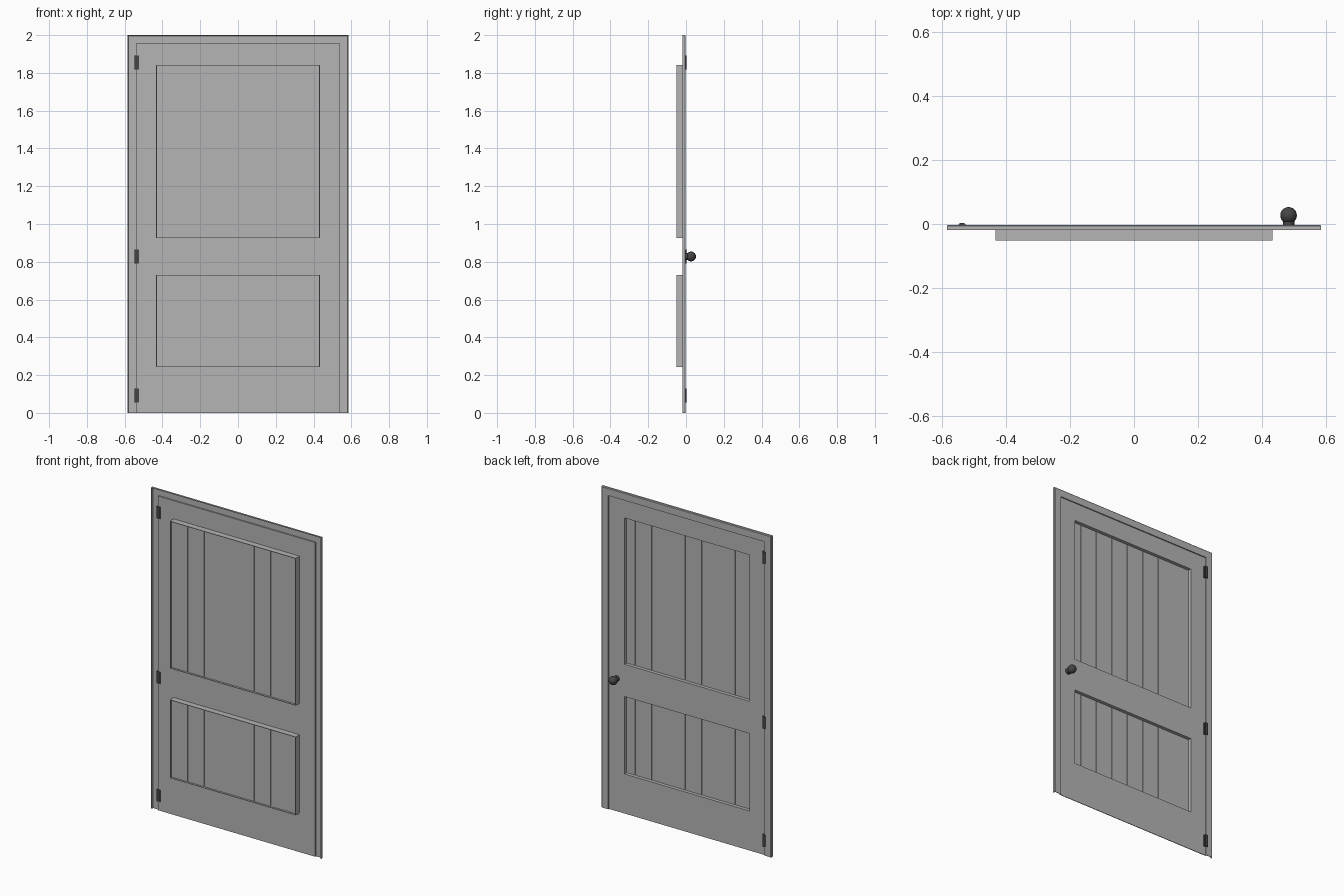
import bpy, bmesh, math

if "Cube" in bpy.data.objects:
    bpy.data.objects.remove(bpy.data.objects["Cube"])


def material(name, grey):
    mat = bpy.data.materials.new(name)
    mat.diffuse_color = (grey, grey, grey, 1)
    mat.use_nodes = True
    mat.node_tree.nodes["Principled BSDF"].inputs["Base Color"].default_value = mat.diffuse_color
    return mat


PAINT = material("grey_paint", 0.46)
METAL = material("dark_metal", 0.06)


def make_object(name, bm, mat=PAINT):
    bmesh.ops.recalc_face_normals(bm, faces=bm.faces)
    me = bpy.data.meshes.new(name)
    bm.to_mesh(me)
    bm.free()
    me.materials.append(mat)
    ob = bpy.data.objects.new(name, me)
    bpy.context.collection.objects.link(ob)
    return ob


def add_box(bm, x0, x1, y0, y1, z0, z1):
    geo = bmesh.ops.create_cube(bm, size=1)
    for v in geo["verts"]:
        v.co.x = x0 if v.co.x < 0 else x1
        v.co.y = y0 if v.co.y < 0 else y1
        v.co.z = z0 if v.co.z < 0 else z1


W, H, TRIM = 0.585, 2.0, 0.047
PX = 0.433
PANELS = {"lower": (0.243, 0.731), "upper": (0.926, 1.843)}
SHEET_FRONT, SHEET_BACK = -0.014, -0.010

# Door frame: thin moulded channel swept up, across and down with mitred corners
profile = [(0, -0.018), (0, -0.006), (0.004, -0.003), (TRIM, -0.003), (TRIM, -0.014),
           (TRIM - 0.003, -0.014), (TRIM - 0.003, -0.006), (0.005, -0.006), (0.003, -0.018)]
bm = bmesh.new()
rings = []
for sx, z_top in ((-1, False), (-1, True), (1, True), (1, False)):
    rings.append([bm.verts.new((sx * (W - d), y, H - d if z_top else 0)) for d, y in profile])
n = len(profile)
for a, b in zip(rings, rings[1:]):
    for i in range(n):
        j = (i + 1) % n
        bm.faces.new((a[i], a[j], b[j], b[i]))
bm.faces.new(rings[0])
bm.faces.new(rings[-1])
make_object("door_frame", bm)

# Door leaf: flat sheet with two panel openings
xs = [TRIM - W, -PX, PX, W - TRIM]
zs = [0, *PANELS["lower"], *PANELS["upper"], H - TRIM]
bm = bmesh.new()
grid = [[bm.verts.new((x, SHEET_BACK, z)) for x in xs] for z in zs]
for r in range(len(zs) - 1):
    for c in range(len(xs) - 1):
        if c == 1 and r in (1, 3):
            continue
        bm.faces.new((grid[r][c], grid[r][c + 1], grid[r + 1][c + 1], grid[r + 1][c]))
ret = bmesh.ops.extrude_face_region(bm, geom=bm.faces[:] + bm.edges[:] + bm.verts[:], use_keep_orig=True)
for g in ret["geom"]:
    if isinstance(g, bmesh.types.BMVert):
        g.co.y = SHEET_FRONT
make_object("door_leaf", bm)

# Panels: a thin projecting rim around narrow vertical planks
T, PITCH, GAP = 0.003, 0.1147, 0.005
for name, (z0, z1) in PANELS.items():
    bm = bmesh.new()
    for s in (-1, 1):
        add_box(bm, *sorted((s * PX, s * (PX - T))), -0.051, SHEET_BACK, z0, z1)
    for za, zb in ((z0, z0 + T), (z1 - T, z1)):
        add_box(bm, T - PX, PX - T, -0.051, SHEET_BACK, za, zb)
    make_object(name + "_panel_rim", bm)

    bm = bmesh.new()
    add_box(bm, T - PX, PX - T, -0.036, -0.034, z0 + T, z1 - T)
    for k in range(8):
        xa = -PX + k * PITCH + GAP / 2
        xb = min(xa + PITCH - GAP, PX - T)
        add_box(bm, T - PX if k == 0 else xa, xb, -0.039, -0.031, z0 + T, z1 - T)
    make_object(name + "_panel_planks", bm)

# Hinges on the left edge: a leaf at the front and a narrow barrel at the back
for i, z in enumerate((0.093, 0.828, 1.855)):
    bm = bmesh.new()
    add_box(bm, -0.549, -0.525, -0.017, -0.001, z - 0.037, z + 0.037)
    add_box(bm, -0.545, -0.529, -0.001, 0.003, z - 0.037, z + 0.037)
    make_object(f"hinge_{i + 1}", bm, METAL)

# Round knob with a short neck on the back
KX, KZ = 0.483, 0.828
bpy.ops.mesh.primitive_cylinder_add(vertices=24, radius=0.018, depth=0.03, location=(KX, 0.003, KZ),
                                    rotation=(math.pi / 2, 0, 0))
bpy.context.object.name = "knob_neck"
bpy.context.object.data.materials.append(METAL)
bpy.ops.object.shade_smooth_by_angle()
bpy.ops.mesh.primitive_uv_sphere_add(segments=24, ring_count=12, radius=0.026, location=(KX, 0.027, KZ),
                                     rotation=(math.pi / 2, 0, 0))
bpy.context.object.name = "knob"
bpy.context.object.data.materials.append(METAL)
bpy.ops.object.shade_smooth_by_angle()
